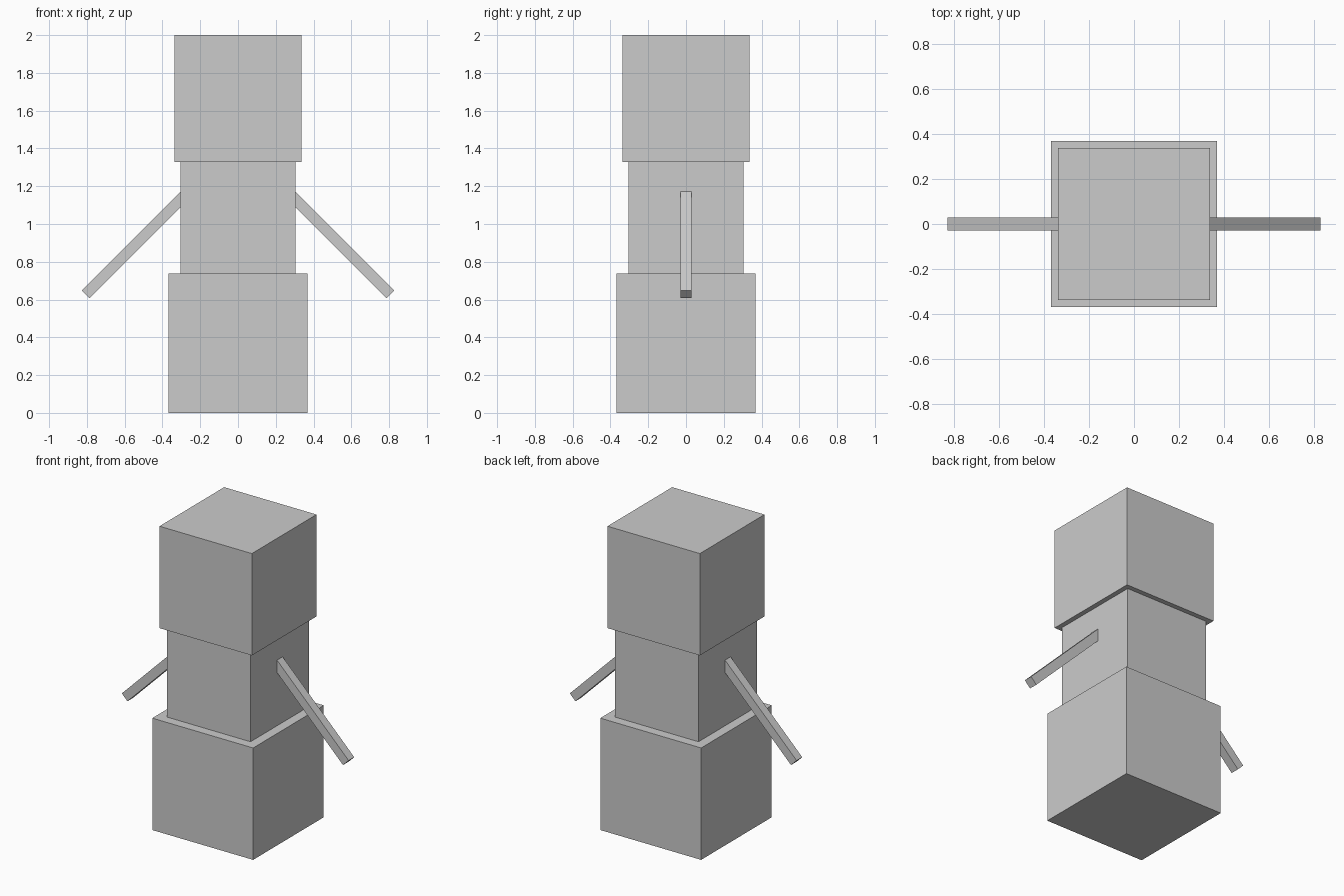
import bpy
from math import radians
from mathutils import Vector

if "Cube" in bpy.data.objects:
    bpy.data.objects.remove(bpy.data.objects["Cube"])


def box(name, center, size, tilt=0.0):
    bpy.ops.mesh.primitive_cube_add(size=1, location=center, rotation=(0, tilt, 0))
    obj = bpy.context.object
    obj.name = name
    obj.scale = size
    bpy.ops.object.transform_apply(location=False, rotation=True, scale=True)
    return obj


# Stacked body blocks: name, width, bottom, top
for name, width, z0, z1 in (
    ("lower_body", 0.736, 0.0, 0.738),
    ("upper_body", 0.61, 0.725, 1.335),
    ("head", 0.674, 1.328, 2.0),
):
    box(name, (0, 0, (z0 + z1) / 2), (width, width, z1 - z0))

# Thin stick arms sloping down and outwards, rooted just inside the upper body
for side, label in ((-1, "left"), (1, "right")):
    root = Vector((side * 0.275, 0, 1.16))
    tip = Vector((side * 0.807, 0, 0.628))
    box(f"{label}_arm", (root + tip) / 2, ((tip - root).length, 0.058, 0.058),
        side * radians(45))
